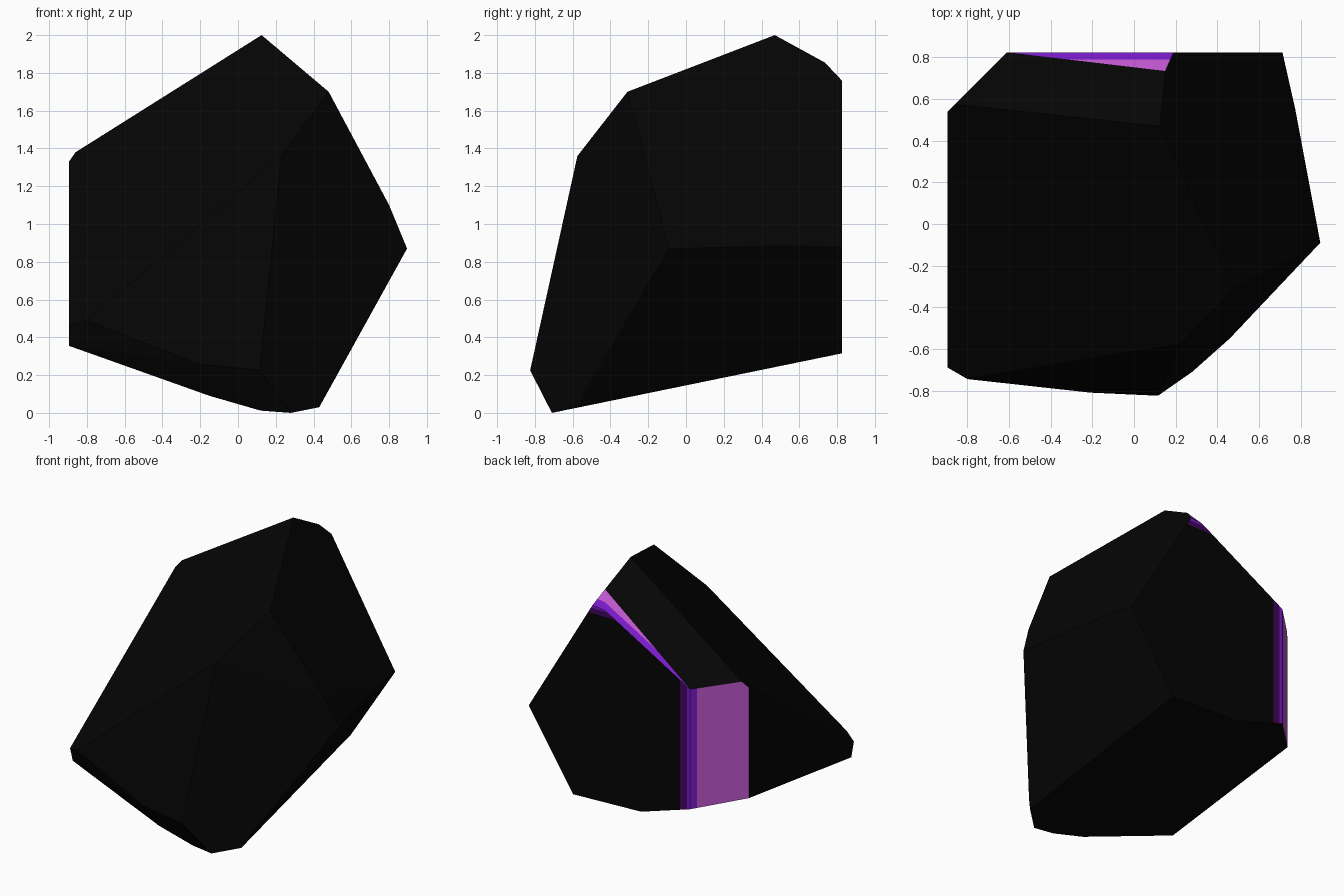
import bpy, bmesh, math
from mathutils import Vector

if "Cube" in bpy.data.objects:
    bpy.data.objects.remove(bpy.data.objects["Cube"])

BACK = 0.825


def material(name, rgb):
    m = bpy.data.materials.new(name)
    m.diffuse_color = (*rgb, 1.0)
    m.use_nodes = True
    m.node_tree.nodes["Principled BSDF"].inputs["Base Color"].default_value = m.diffuse_color
    return m


# Corners of the faceted stone
corners = [
    # crown ridge
    (0.125, 0.47, 2.0), (0.48, -0.31, 1.70), (-0.86, 0.575, 1.38), (0.15, 0.735, 1.855),
    # right girdle
    (0.80, -0.15, 1.10), (0.895, -0.09, 0.87), (0.775, 0.55, 0.885), (0.713, BACK, 0.877),
    # front facets
    (0.23, -0.575, 1.36), (-0.80, -0.745, 0.49), (-0.21, -0.81, 0.26), (0.115, -0.825, 0.225),
    # foot
    (0.28, -0.71, 0.0), (0.43, -0.575, 0.03), (0.46, -0.55, 0.09),
    (0.12, -0.70, 0.012), (-0.15, -0.71, 0.09),
    # left cut
    (-0.895, -0.69, 0.46), (-0.895, -0.66, 0.355), (-0.895, 0.54, 0.51), (-0.895, 0.54, 1.33),
    # back cut
    (-0.61, BACK, 0.46), (-0.61, BACK, 1.35), (-0.21, BACK, 0.335), (0.35, BACK, 0.315),
    (0.09, BACK, 1.75), (0.19, BACK, 1.76),
]

bm = bmesh.new()
for c in corners:
    bm.verts.new(c)
bmesh.ops.convex_hull(bm, input=bm.verts[:])
loose = [v for v in bm.verts if not v.link_faces]
bmesh.ops.delete(bm, geom=loose, context='VERTS')
bmesh.ops.dissolve_limit(bm, angle_limit=math.radians(1.5), verts=bm.verts[:], edges=bm.edges[:])
bmesh.ops.recalc_face_normals(bm, faces=bm.faces[:])

CHAMFER = Vector((-1, 1, 0)).normalized()


def is_back(f):
    return f.normal.y > 0.99


def is_chipped(f):
    # vertical corner chamfer, or the small chip under the crown
    return f.normal.dot(CHAMFER) > 0.99 or min(v.co.y for v in f.verts) > 0.72 and not is_back(f)


def slice_faces(rule, co, no):
    bm.normal_update()
    faces = [f for f in bm.faces if rule(f)]
    geom = {g for f in faces for g in (*f.verts, *f.edges, f)}
    bmesh.ops.bisect_plane(bm, geom=list(geom), plane_co=co, plane_no=no, dist=1e-5)


# Cut the coloured bands into the back and chipped faces
for x in (-0.53, -0.585):
    slice_faces(is_back, (x, 0, 0), (1, 0, 0))
for z in (1.70, 1.738):
    slice_faces(is_back, (0, 0, z), (0, 0, 1))
slice_faces(is_chipped, (0, 0.79, 0), (0, 1, 0))
bm.normal_update()

# 0 black, 1 dark purple, 2 purple, 3 pink
for f in bm.faces:
    c = f.calc_center_median()
    f.smooth = False
    if is_back(f):
        if c.x < -0.585 or c.z > 1.738:
            f.material_index = 2
        elif c.x < -0.53 or c.z > 1.70:
            f.material_index = 1
    elif is_chipped(f):
        f.material_index = 2 if c.y > 0.79 else 3

mesh = bpy.data.meshes.new("stone")
bm.to_mesh(mesh)
bm.free()
stone = bpy.data.objects.new("stone", mesh)
bpy.context.collection.objects.link(stone)
for name, rgb in (("black", (0.0015, 0.0015, 0.0015)),
                  ("dark purple", (0.052, 0.0015, 0.107)),
                  ("purple", (0.19, 0.011, 0.58)),
                  ("pink violet", (0.52, 0.095, 0.62))):
    mesh.materials.append(material(name, rgb))
